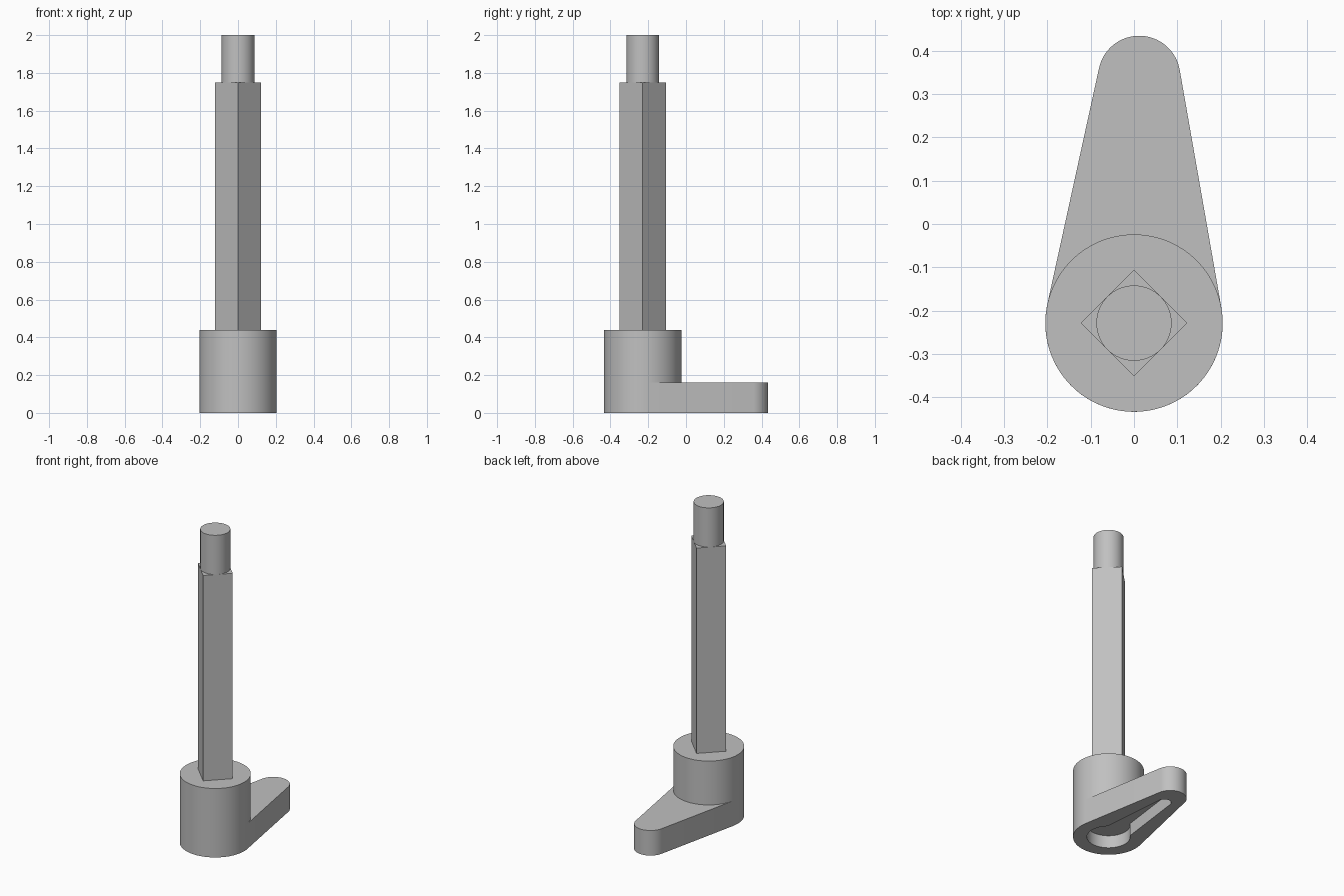
import bpy, bmesh
from math import cos, sin, asin, acos, atan2, hypot, pi, radians

cube = bpy.data.objects.get("Cube")
if cube:
    bpy.data.objects.remove(cube)

HUB_Y = -0.229
HUB_R = 0.205
ARM_TOP = 0.16

grey = bpy.data.materials.new("plain grey")
grey.use_nodes = True
COLOUR = (0.53, 0.53, 0.53, 1)
grey.diffuse_color = COLOUR
grey.node_tree.nodes["Principled BSDF"].inputs["Base Color"].default_value = COLOUR


def arc(cx, cy, r, start, end, steps):
    """Points along an arc, both ends included."""
    return [(cx + r * cos(start + (end - start) * i / steps),
             cy + r * sin(start + (end - start) * i / steps))
            for i in range(steps + 1)]


def prism(name, outline, z0, z1):
    """Extrude a closed outline upwards."""
    bm = bmesh.new()
    base = bm.faces.new([bm.verts.new((x, y, z0)) for x, y in outline])
    top = bmesh.ops.extrude_face_region(bm, geom=[base])["geom"]
    verts = [v for v in top if isinstance(v, bmesh.types.BMVert)]
    bmesh.ops.translate(bm, verts=verts, vec=(0, 0, z1 - z0))
    bmesh.ops.recalc_face_normals(bm, faces=bm.faces)
    mesh = bpy.data.meshes.new(name)
    bm.to_mesh(mesh)
    bm.free()
    mesh.materials.append(grey)
    obj = bpy.data.objects.new(name, mesh)
    bpy.context.collection.objects.link(obj)
    return obj


def select(obj):
    bpy.ops.object.select_all(action='DESELECT')
    obj.select_set(True)
    bpy.context.view_layer.objects.active = obj


def ring(r, sides):
    return arc(0, HUB_Y, r, 0, 2 * pi, sides)[:-1]


# Lever arm: two circles joined by their common tangents
tip_x, tip_y, tip_r = 0.012, 0.34, 0.095
heading = atan2(tip_y - HUB_Y, tip_x)
spread = acos((HUB_R - tip_r) / hypot(tip_x, tip_y - HUB_Y))
outline = arc(tip_x, tip_y, tip_r, heading - spread, heading + spread, 32)
outline += arc(0, HUB_Y, HUB_R, heading + spread,
               heading - spread + 2 * pi, 64)
arm = prism("lever_arm", outline, 0, ARM_TOP)

# Keyhole recess under the arm: round socket and tapering slot
hole_r, slot_half, slot_tip = 0.125, 0.085, 0.04
corner = acos(slot_half / hole_r)
keyhole = arc(0, HUB_Y, hole_r, pi - corner, 2 * pi + corner, 48)
keyhole += arc(0.008, HUB_Y + 0.51, slot_tip, 0, pi, 20)
cutter = prism("recess_cutter", keyhole, -0.05, 0.08)
cutter.hide_render = True
recess = arm.modifiers.new("recess", 'BOOLEAN')
recess.operation = 'DIFFERENCE'
recess.solver = 'EXACT'
recess.object = cutter
select(arm)
bpy.ops.object.modifier_apply(modifier=recess.name)
bpy.data.objects.remove(cutter)

# Hub, square spindle and round end pin
hub = prism("hub", ring(HUB_R, 96), ARM_TOP, 0.44)
prism("square_spindle", ring(0.123, 4), 0.44, 1.75)
pin = prism("end_pin", ring(0.087, 64), 1.75, 2.0)

for part in (arm, hub, pin):
    select(part)
    bpy.ops.object.shade_smooth_by_angle(angle=radians(30))
